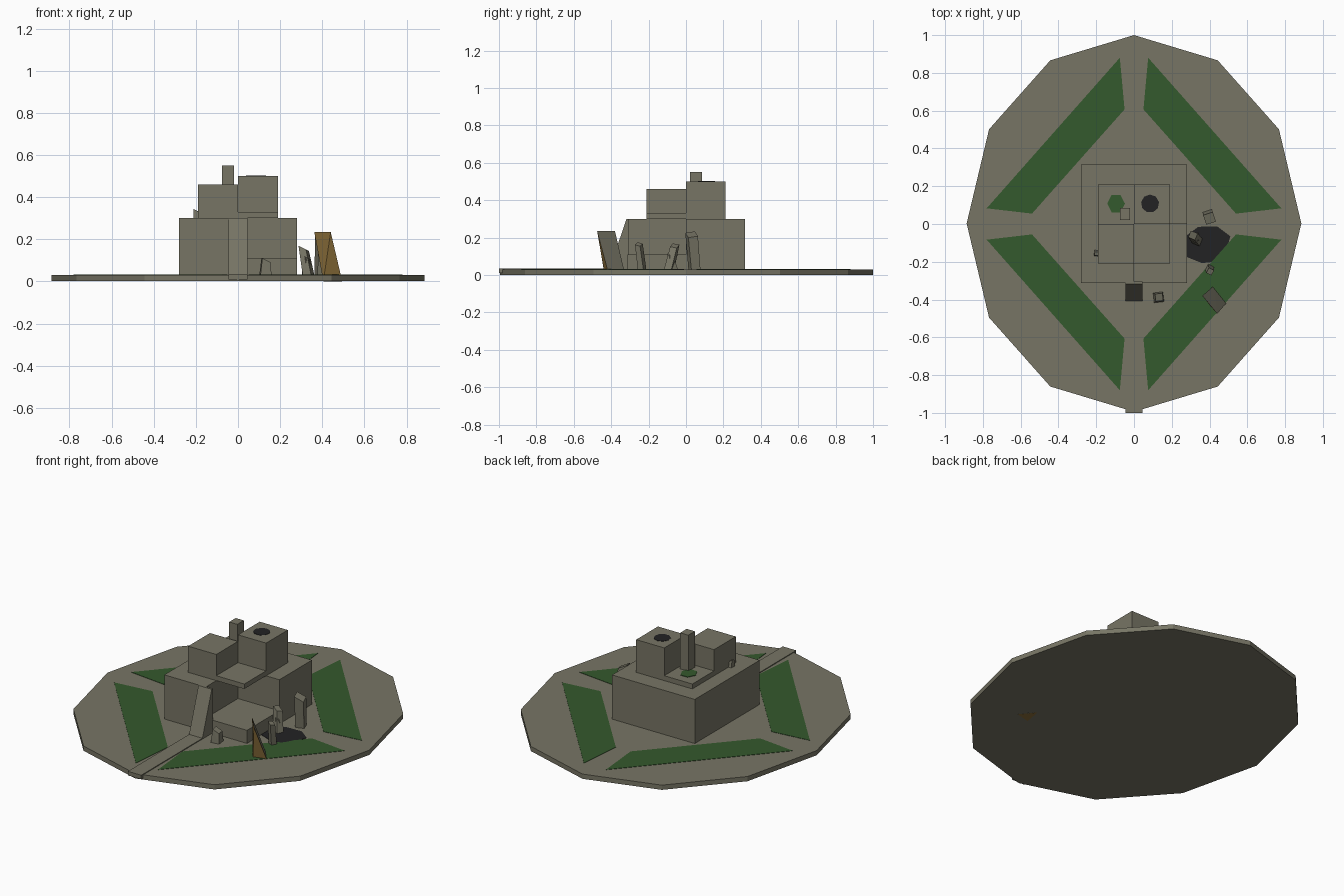
import bpy, bmesh, math
from mathutils import Vector

if "Cube" in bpy.data.objects:
    bpy.data.objects.remove(bpy.data.objects["Cube"], do_unlink=True)


def material(name, rgb):
    m = bpy.data.materials.new(name)
    m.use_nodes = True
    m.diffuse_color = (*rgb, 1)
    m.node_tree.nodes["Principled BSDF"].inputs["Base Color"].default_value = (*rgb, 1)
    return m


STONE = material("weathered_stone", (0.185, 0.178, 0.13))
GREEN = material("moss_green", (0.034, 0.1, 0.026))
BLACK = material("charred_black", (0.016, 0.016, 0.017))
WOOD = material("old_wood", (0.27, 0.165, 0.045))


def finish(bm, name, *mats):
    bmesh.ops.recalc_face_normals(bm, faces=bm.faces)
    mesh = bpy.data.meshes.new(name)
    bm.to_mesh(mesh)
    bm.free()
    obj = bpy.data.objects.new(name, mesh)
    for m in mats:
        mesh.materials.append(m)
    bpy.context.collection.objects.link(obj)
    return obj


def prism(name, outline, low, high, mat):
    """Flat outline in x, y raised from low to high."""
    bm = bmesh.new()
    face = bm.faces.new([bm.verts.new((x, y, low)) for x, y in outline])
    ext = bmesh.ops.extrude_face_region(bm, geom=[face], use_keep_orig=True)
    top = [v for v in ext["geom"] if isinstance(v, bmesh.types.BMVert)]
    bmesh.ops.translate(bm, verts=top, vec=(0, 0, high - low))
    return finish(bm, name, mat)


def box(name, x0, x1, y0, y1, z0, z1):
    return prism(name, [(x0, y0), (x1, y0), (x1, y1), (x0, y1)], z0, z1, STONE)


def ring(cx, cy, rx, ry, n, turn=0):
    steps = [turn + math.tau * i / n for i in range(n)]
    return [(cx + rx * math.sin(a), cy + ry * math.cos(a)) for a in steps]


def hull(name, points, *mats):
    bm = bmesh.new()
    for p in points:
        bm.verts.new(p)
    bmesh.ops.convex_hull(bm, input=bm.verts)
    bmesh.ops.dissolve_limit(bm, angle_limit=0.01, verts=bm.verts, edges=bm.edges)
    return finish(bm, name, *mats)


def shard(name, base, tip, width, taper, turn):
    """Leaning four-sided stone splinter with a slanted broken end."""
    points = []
    for end, w in ((base, width), (tip, width * taper)):
        for i in range(4):
            a = turn + i * math.pi / 2
            drop = -w * 0.5 * (1 + math.cos(a)) if end is tip else 0
            points.append(Vector(end) + Vector((w * math.cos(a), w * math.sin(a), drop)))
    return hull(name, points, STONE)


# Ground disc and entrance path
FLOOR = 0.03
prism("ground_disc", ring(0, 0.003, 0.886, 0.997, 12), 0.001, FLOOR, STONE)
box("entrance_path", -0.045, 0.045, -1, -0.40, 0.01, FLOOR + 0.005)

# Four planted beds, mirrored around the middle
for sx, side in ((-1, "right"), (1, "left")):
    for sy, end in ((-1, "front"), (1, "back")):
        bed = [(0.05, 0.607), (0.075, 0.88), (0.78, 0.083), (0.54, 0.055)]
        prism(f"garden_bed_{end}_{side}", [(sx * x, sy * y) for x, y in bed],
              FLOOR - 0.002, FLOOR + 0.002, GREEN)

# Lower storey, with the front left quarter collapsed
prism("lower_storey", [(-0.28, -0.313), (0, -0.313), (0, 0), (0.28, 0),
                       (0.28, 0.315), (-0.28, 0.315)], 0.02, 0.30, STONE)
box("collapsed_corner", 0, 0.28, -0.313, 0, 0.02, 0.11)

# Upper storey
box("upper_floor", -0.19, 0.19, -0.21, 0.21, 0.30, 0.33)
box("front_room", -0.19, 0, -0.21, 0, 0.33, 0.46)
box("back_room", 0, 0.19, 0, 0.21, 0.33, 0.50)
box("chimney", -0.075, -0.02, 0.022, 0.085, 0.33, 0.55)
prism("roof_hole", ring(0.085, 0.108, 0.048, 0.048, 9), 0.498, 0.502, BLACK)
prism("roof_moss", ring(-0.095, 0.108, 0.047, 0.053, 6, math.pi / 6), 0.328, 0.333, GREEN)

# Steep ramp against the front wall
hull("entrance_ramp", [(x, y, z) for x in (-0.045, 0.045) for y, z in
                       ((-0.41, FLOOR), (-0.318, 0.30), (-0.305, 0.30), (-0.305, FLOOR))], STONE)

# Scorched crater beside the collapsed corner
prism("crater", [(0.28, -0.06), (0.34, -0.015), (0.44, -0.012), (0.51, -0.065),
                 (0.50, -0.10), (0.43, -0.20), (0.36, -0.207), (0.28, -0.175)],
      FLOOR - 0.002, FLOOR + 0.002, BLACK)

# Fallen slab: stone outer face, wooden inner faces
slab = hull("fallen_slab", [(0.362, -0.38, 0.235), (0.44, -0.475, 0.235),
                            (0.425, -0.325, 0), (0.495, -0.412, 0),
                            (0.405, -0.435, 0)], STONE, WOOD)
for face in slab.data.polygons:
    face.material_index = 0 if face.normal.x + face.normal.y > 0.5 and face.normal.z > 0 else 1

# Broken stone splinters
shard("rubble_front", (0.13, -0.388, FLOOR), (0.133, -0.388, 0.115), 0.037, 0.75, 0.9)
shard("rubble_corner", (0.335, -0.09, FLOOR), (0.312, -0.06, 0.17), 0.03, 0.9, 0.4)
shard("rubble_corner_small", (0.33, -0.07, FLOOR), (0.325, -0.085, 0.12), 0.028, 0.5, 1.3)
shard("rubble_back", (0.395, 0.045, FLOOR), (0.40, 0.03, 0.235), 0.036, 1.05, 1.1)
shard("rubble_side", (0.40, -0.235, FLOOR), (0.403, -0.252, 0.175), 0.024, 0.9, 0.3)
shard("rubble_ledge", (-0.195, -0.155, 0.30), (-0.20, -0.157, 0.345), 0.022, 0.6, 0.7)
